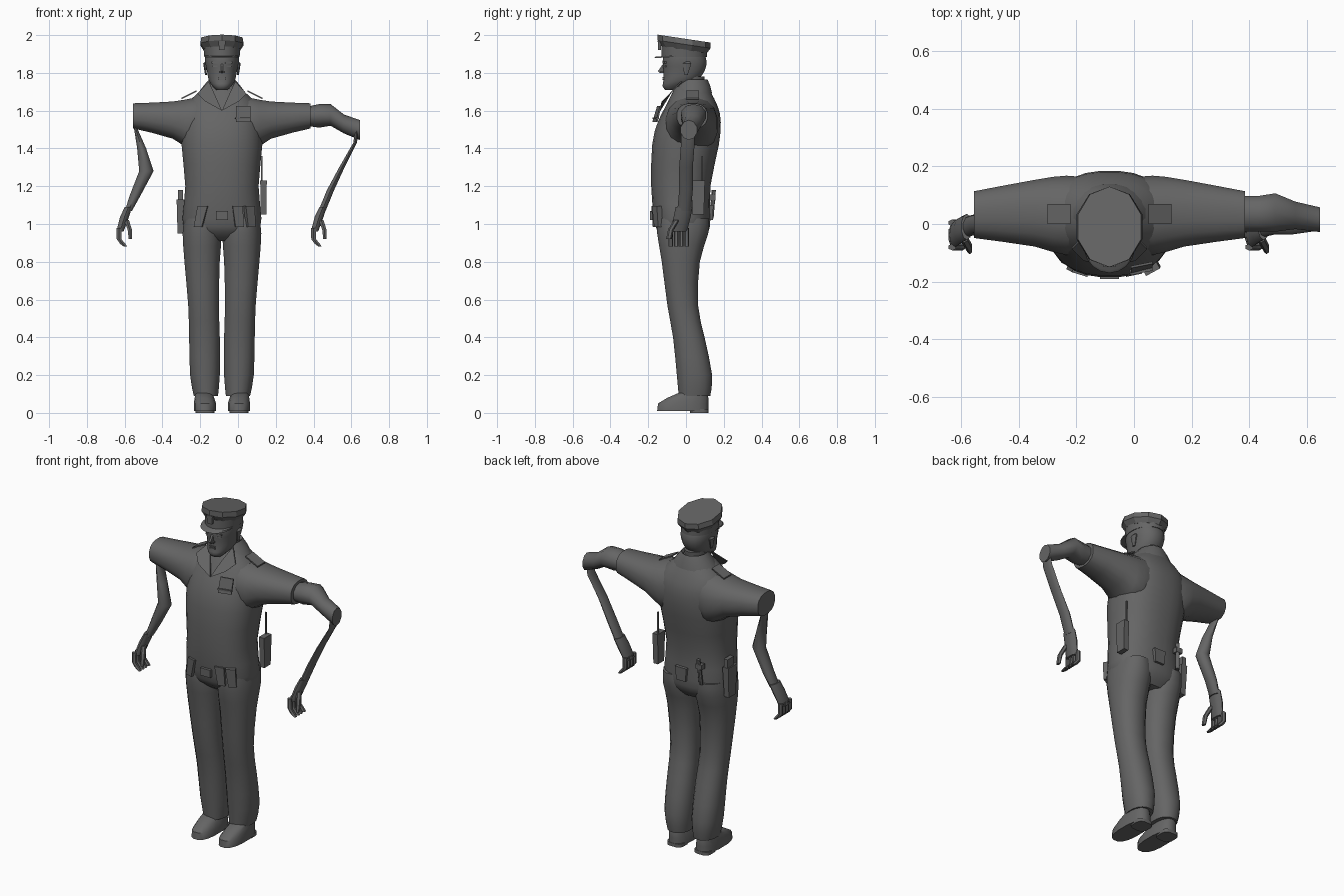
import bpy, bmesh, math
from mathutils import Vector

cube = bpy.data.objects.get("Cube")
if cube:
    bpy.data.objects.remove(cube)

BODY_LINE = -.085      # the body stands a little to its right of the origin
SIDES = {"right": -1, "left": 1}

grey = bpy.data.materials.new("dark_grey")
grey.use_nodes = True
grey.diffuse_color = (.13, .13, .13, 1)
grey.node_tree.nodes["Principled BSDF"].inputs["Base Color"].default_value = grey.diffuse_color


def finish(name, bm, side=1, shift=BODY_LINE, angle=45):
    """Mirror if needed, move to the body line and make the object."""
    for vert in bm.verts:
        vert.co.x = vert.co.x * side + shift
    bmesh.ops.recalc_face_normals(bm, faces=bm.faces)
    mesh = bpy.data.meshes.new(name)
    bm.to_mesh(mesh)
    bm.free()
    mesh.materials.append(grey)
    obj = bpy.data.objects.new(name, mesh)
    bpy.context.collection.objects.link(obj)
    bpy.ops.object.select_all(action='DESELECT')
    obj.select_set(True)
    bpy.context.view_layer.objects.active = obj
    bpy.ops.object.shade_smooth_by_angle(angle=math.radians(angle))


def smooth_rows(rows):
    """Add a row midway between neighbours, on a smooth curve."""
    result = [rows[0]]
    for index, (here, after) in enumerate(zip(rows, rows[1:])):
        before = rows[max(index - 1, 0)]
        beyond = rows[min(index + 2, len(rows) - 1)]
        middle = [(9 * (b + c) - a - d) / 16 for a, b, c, d in zip(before, here, after, beyond)]
        result += [middle, after]
    return result


def loft(name, rows, axis="z", sides=16, power=1, tilt=0, capped=True, smooth=False, **options):
    """Skin rounded rings given as (position, low a, high a, low b, high b)."""
    bm = bmesh.new()
    loops = []
    for position, low_a, high_a, low_b, high_b in smooth_rows(rows) if smooth else rows:
        loop = []
        for step in range(sides):
            turn = math.tau * (step + .5) / sides
            cos, sin = math.cos(turn), math.sin(turn)
            a = (low_a + high_a + (high_a - low_a) * math.copysign(abs(cos) ** power, cos)) / 2
            b = (low_b + high_b + (high_b - low_b) * math.copysign(abs(sin) ** power, sin)) / 2
            point = (a, b, position + tilt * b) if axis == "z" else (position, a, b)
            loop.append(bm.verts.new(point))
        loops.append(loop)
    for lower, upper in zip(loops, loops[1:]):
        for step in range(sides):
            following = (step + 1) % sides
            bm.faces.new((lower[step], lower[following], upper[following], upper[step]))
    if capped:
        bm.faces.new(loops[0])
        bm.faces.new(loops[-1])
    finish(name, bm, **options)


def body_loft(name, rows, **options):
    """Symmetric loft from (height, half width, front, back)."""
    loft(name, [(z, -half, half, front, back) for z, half, front, back in rows], **options)


def limb(name, rows, depth, **options):
    """Upright loft from (height, centre x, half width, centre y)."""
    loft(name, [(z, x - half, x + half, y - depth, y + depth) for z, x, half, y in rows], **options)


def box(name, centre, size, taper=1, turn=0, lean=0, **options):
    """Box with a narrowed lower end, leaned sideways and turned about z."""
    bm = bmesh.new()
    bmesh.ops.create_cube(bm, size=1)
    for vert in bm.verts:
        scale = taper if vert.co.z < 0 else 1
        x, y, z = (part * length for part, length in zip(vert.co, size))
        x, y = x * scale + lean * z, y * scale
        cos, sin = math.cos(turn), math.sin(turn)
        vert.co = Vector(centre) + Vector((x * cos - y * sin, x * sin + y * cos, z))
    finish(name, bm, **options)


def plate(name, points, depth, **options):
    """Thin extruded polygon."""
    bm = bmesh.new()
    face = bm.faces.new([bm.verts.new(point) for point in points])
    made = bmesh.ops.extrude_face_region(bm, geom=[face])["geom"]
    moved = [item for item in made if isinstance(item, bmesh.types.BMVert)]
    bmesh.ops.translate(bm, vec=depth, verts=moved)
    finish(name, bm, **options)


FORWARD = (0, -.008, 0)
UPWARD = (0, 0, .008)

# Shirt and hips
body_loft("shirt_torso", [
    (.91, .13, -.09, .08), (.96, .19, -.15, .12), (1.03, .21, -.17, .13),
    (1.2, .195, -.185, .13), (1.42, .215, -.18, .175), (1.54, .21, -.15, .185),
    (1.62, .2, -.11, .17), (1.7, .12, -.07, .13), (1.73, .08, -.05, .11)],
    sides=28, power=.85, smooth=True)

# Neck, head and face
body_loft("neck", [(1.62, .06, -.05, .08), (1.78, .06, -.05, .1)])
body_loft("head", [
    (1.71, .03, -.11, -.04), (1.73, .05, -.125, 0), (1.76, .07, -.12, .06),
    (1.81, .08, -.12, .1), (1.86, .09, -.125, .11), (1.9, .09, -.12, .1)],
    sides=20, power=.9, smooth=True)
plate("nose_bridge", [(0, -.12, 1.85), (0, -.148, 1.81), (0, -.14, 1.8), (0, -.11, 1.8)],
      depth=(.012, 0, 0), shift=BODY_LINE - .006)
box("nose_base", (0, -.12, 1.805), (.03, .03, .01))
for name, height in (("upper_lip", 1.775), ("lower_lip", 1.765)):
    box(name, (0, -.12, height), (.035, .01, .007))
for word, side in SIDES.items():
    box(word + "_eye", (.036, -.11, 1.836), (.03, .01, .008), turn=.3, side=side)
    box(word + "_brow", (.036, -.115, 1.855), (.04, .01, .008), turn=.3, side=side)
    loft(word + "_ear", [(1.79, .08, .09, -.01, .01), (1.85, .08, .1, -.02, .03),
                         (1.86, .08, .09, 0, .02)], sides=8, side=side)

# Peaked cap
body_loft("cap_band", [(1.885, .095, -.13, .11), (1.94, .1, -.13, .11)], sides=18)
body_loft("cap_crown", [(1.92, .1, -.13, .11), (1.95, .12, -.15, .13), (1.98, .115, -.15, .13)],
          sides=10, tilt=-.15, angle=25)
body_loft("cap_visor", [(1.888, .09, -.17, .02), (1.896, .09, -.16, .02)], sides=18, tilt=.06)
box("cap_badge", (0, -.14, 1.945), (.04, .02, .05), taper=.7)

# Collar
body_loft("collar_stand", [(1.69, .13, -.07, .14), (1.73, .1, -.05, .13),
                           (1.765, .07, -.04, .115), (1.75, .06, -.03, .1)], sides=20, capped=False)

for word, side in SIDES.items():
    # Pointed collar flap and shoulder strap
    plate(word + "_collar_flap", [(.07, -.02, 1.755), (.13, -.08, 1.69), (.09, -.12, 1.65),
                                  (0, -.135, 1.6), (.04, -.08, 1.69)], depth=FORWARD, side=side)
    plate(word + "_epaulet", [(.135, 0, 1.7), (.215, 0, 1.66), (.215, .07, 1.66), (.135, .07, 1.7)],
          depth=UPWARD, side=side)
    # Short sleeve
    loft(word + "_sleeve", [
        (.06, -.08, .16, 1.42, 1.68), (.15, -.11, .17, 1.38, 1.67), (.26, -.08, .155, 1.45, 1.65),
        (.47, -.05, .115, 1.505, 1.64)], axis="x", power=.85, smooth=True, side=side)
    # Trouser leg
    loft(word + "_trouser_leg", [
        (1.03, .02, .2, -.155, .125), (.95, 0, .21, -.155, .12), (.8, .01, .2, -.13, .075),
        (.57, .015, .18, -.1, .065), (.4, .01, .175, -.07, .1), (.2, .01, .17, -.05, .14),
        (.09, .02, .15, -.04, .13)], power=.9, smooth=True, side=side)
    # Shoe
    loft(word + "_shoe", [
        (.01, .03, .15, -.155, .12), (.05, .03, .15, -.15, .12), (.08, .04, .145, -.1, .12),
        (.11, .05, .14, -.03, .11)], power=.8, side=side)
    loft(word + "_heel", [(0, .04, .14, .02, .12), (.02, .04, .14, .02, .12)], power=.6, side=side)

# Right arm, pinched under the sleeve
limb("right_arm", [(1.6, -.54, .01, .05), (1.5, -.54, .01, .03), (1.4, -.51, .025, .01),
                   (1.28, -.485, .04, 0), (1.15, -.545, .03, 0), (1.07, -.58, .02, -.01)],
     depth=.036, sides=10, shift=0)

# Left arm: upper part, flared elbow and thin forearm
loft("left_upper_arm", [
    (.36, -.03, .1, 1.52, 1.62), (.43, -.03, .1, 1.51, 1.635), (.49, -.03, .11, 1.52, 1.635),
    (.56, -.02, .08, 1.48, 1.58), (.645, -.03, .06, 1.445, 1.55)], axis="x", sides=10, shift=0)
limb("left_forearm", [(1.5, .63, .01, .01), (1.43, .62, .01, .01), (1.3, .55, .015, 0),
                      (1.18, .49, .02, 0), (1.07, .445, .02, -.01)], depth=.036, sides=10, shift=0)

# Hands, both curled the same way
for word, shift in (("right", 0), ("left", 1.03)):
    limb(word + "_palm", [(1.09, -.58, .02, -.01), (1.04, -.6, .025, -.02), (.96, -.625, .02, -.04)],
         depth=.045, sides=10, shift=shift)
    for finger in range(4):
        y = -.08 + .028 * finger
        limb(word + "_finger_" + "abcd"[finger], [
            (.98, -.63, .015, y), (.92, -.63, .014, y), (.895, -.61, .016, y), (.88, -.595, .01, y)],
            depth=.012, sides=6, shift=shift)
    limb(word + "_thumb", [(1.02, -.59, .015, -.05), (.97, -.573, .013, -.08), (.92, -.57, .01, -.09)],
         depth=.015, sides=6, shift=shift)

# Chest pocket
plate("chest_pocket", [(.075, -.145, 1.625), (.15, -.13, 1.625), (.15, -.15, 1.54),
                       (.075, -.17, 1.54)], depth=FORWARD)
box("pocket_flap", (.11, -.16, 1.56), (.08, .02, .01), turn=.2)

# Belt gear
box("belt_buckle", (0, -.18, 1.045), (.065, .02, .045))
for word, x, y, lean, turn in (("right", -.11, -.15, .25, -.3), ("middle", .085, -.155, -.1, .2),
                               ("left", .145, -.145, -.1, .5)):
    box(word + "_belt_pouch", (x, y, 1.04), (.055, .045, .11), taper=.8, lean=lean, turn=turn)
box("holster", (-.22, .02, 1.04), (.04, .085, .18), taper=.75)
box("pistol_grip", (-.22, .03, 1.15), (.025, .06, .06))
box("radio", (.22, .065, 1.14), (.035, .07, .18), taper=.85)
box("radio_antenna", (.21, .085, 1.29), (.007, .007, .14))
box("rear_pouch", (.02, .13, 1.06), (.075, .03, .08), taper=.8)
limb("baton", [(1.03, -.11, .012, .135), (1.18, -.1, .012, .147)], depth=.012, sides=8)
box("baton_clip", (-.107, .14, 1.14), (.04, .03, .03))
